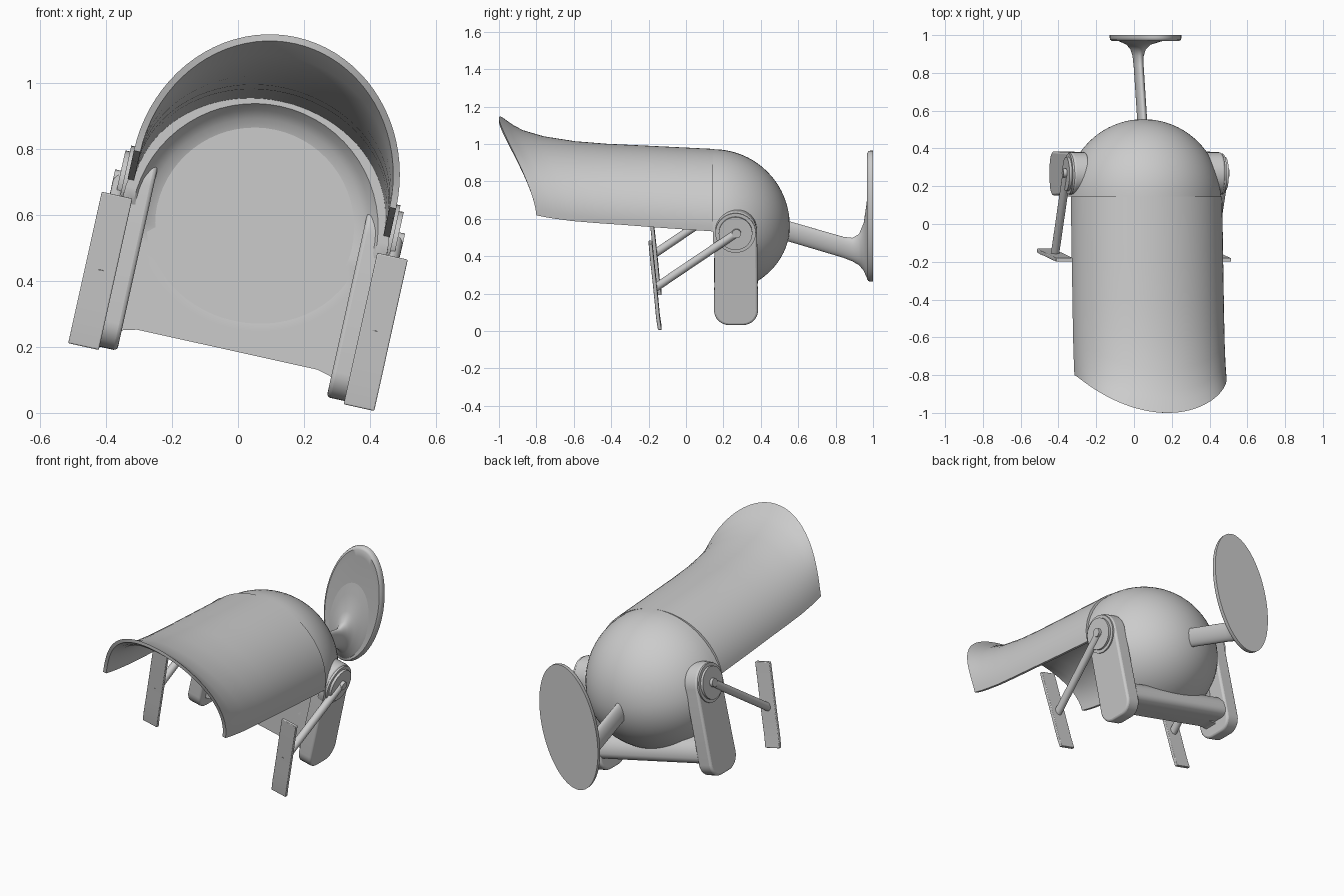
import bpy, bmesh
from math import sin, cos, pi, radians
from mathutils import Matrix, Vector

if "Cube" in bpy.data.objects:
    bpy.data.objects.remove(bpy.data.objects["Cube"])

# The whole model leans sideways; parts are built upright and then tilted
TILT = Matrix.Translation((0, 0, 0.338)) @ Matrix.Rotation(radians(12.5), 4, 'Y')
CW = 0.23          # height of the dome centre in the upright frame
R = 0.41           # dome radius


def finish(name, bm, bevel=0, angle=40):
    bmesh.ops.recalc_face_normals(bm, faces=bm.faces)
    me = bpy.data.meshes.new(name)
    bm.to_mesh(me)
    bm.free()
    me.transform(TILT)
    ob = bpy.data.objects.new(name, me)
    bpy.context.collection.objects.link(ob)
    if bevel:
        m = ob.modifiers.new("bevel", 'BEVEL')
        m.width, m.segments, m.limit_method = bevel, 3, 'ANGLE'
    bpy.ops.object.select_all(action='DESELECT')
    ob.select_set(True)
    bpy.context.view_layer.objects.active = ob
    bpy.ops.object.shade_smooth_by_angle(angle=radians(angle))
    return ob


def loft(name, rings, angle=40):
    """Skin a list of closed rings and close both ends with strips of quads."""
    bm = bmesh.new()
    vs = [[bm.verts.new(p) for p in r] for r in rings]
    n = len(vs[0])
    for a, b in zip(vs, vs[1:]):
        for i in range(n):
            j = (i + 1) % n
            bm.faces.new((a[i], a[j], b[j], b[i]))
    for r in (vs[0], vs[-1]):
        for i in range(n // 2 - 1):
            bm.faces.new((r[i], r[i + 1], r[n - 2 - i], r[n - 1 - i]))
    return finish(name, bm, angle=angle)


def extrude(name, pts, vec, bevel=0.01):
    """Extrude a flat outline along a vector."""
    bm = bmesh.new()
    f = bm.faces.new([bm.verts.new(p) for p in pts])
    out = bmesh.ops.extrude_face_region(bm, geom=[f])['geom']
    bmesh.ops.translate(bm, vec=Vector(vec),
                        verts=[g for g in out if isinstance(g, bmesh.types.BMVert)])
    return finish(name, bm, bevel)


def ellipse(y, w, a, b, n=48):
    return [(a * cos(2 * pi * i / n), y, w + b * sin(2 * pi * i / n)) for i in range(n)]


def arc(cy, cw, r, a0, a1, n):
    return [(cy + r * cos(radians(a0 + (a1 - a0) * i / n)),
             cw + r * sin(radians(a0 + (a1 - a0) * i / n))) for i in range(n + 1)]


def cylinder(name, p, q, r, n=32):
    p, q = Vector(p), Vector(q)
    rot = (q - p).to_track_quat('Z', 'Y')
    ring = [rot @ Vector((r * cos(2 * pi * i / n), r * sin(2 * pi * i / n), 0)) for i in range(n)]
    return loft(name, [[c + v for v in ring] for c in (p, q)])


# Rounded rear dome with a shallow dished front
profile = [(max(R * sin(pi / 2 * k / 20), 0.001), 0.145 + R * cos(pi / 2 * k / 20)) for k in range(21)]
profile += [(0.375, 0.145), (0.355, 0.17), (0.33, 0.19), (0.28, 0.208), (0.001, 0.215)]
rings = []
for r, y in profile:
    ring = []
    for i in range(64):
        c, s = cos(2 * pi * i / 64), sin(2 * pi * i / 64)
        low = 0.145 + 0.055 * min(1, max(0, -s * 4))
        ring.append((r * c, max(y, low), CW + r * s * (1 if s > 0 else 0.88)))
    rings.append(ring)
loft("rear_dome", rings)

# Long arched hood, flaring up at a slanted front edge
T = [0, .3, .5, .65, .8, .9, .95, 1]
TOP = [.64, .657, .668, .682, .71, .745, .777, .82]
BASE = [.29, .31, .325, .335, .347, .36, .368, .378]
rings = []
for t, top, base in zip(T, TOP, BASE):
    def side(off, t=t, top=top, base=base):
        pts = []
        for i in range(41):
            a = pi * i / 40
            h = sin(a)
            yf = -0.8 - 0.2 * h ** 1.5
            pts.append(((0.407 - off) * cos(a), 0.145 + t * (yf - 0.145),
                        base + (top - off - base) * h))
        return pts
    rings.append(side(0) + side(0.02)[::-1])
loft("arched_hood", rings)

# Inner wall closing the opening below the hood
half = [(0.385, -0.21), (0.36, -0.205), (0.345, -0.18), (0.32, -0.16), (0.28, -0.15)]
outline = [(u, 0.2, w) for u, w in half[::-1]]
outline += [(0.335 * cos(pi * i / 24), 0.2, CW + 0.335 * sin(pi * i / 24)) for i in range(25)]
outline += [(-u, 0.2, w) for u, w in half]
extrude("inner_wall", outline, (0, 0.08, 0), 0)

# Cross bar between the legs under the dome
bar = arc(0.34, -0.11, 0.04, -90, 0, 6) + [(0.375, -0.07), (0.34, -0.03), (0.2, 0.0), (0.2, -0.15)]
extrude("lower_cross_bar", [(-0.36, y, w) for y, w in bar], (0.72, 0, 0), 0)

for s, label in ((-1, "left"), (1, "right")):
    # Flat rear leg with rounded bottom corners and round top
    leg = (arc(0.267, 0.283, 0.113, 0, 180, 20)
           + arc(0.23, -0.145, 0.08, 180, 270, 8)
           + arc(0.305, -0.145, 0.08, 270, 360, 8))
    extrude(label + "_leg", [(s * 0.325, y, w) for y, w in leg], (s * 0.085, 0, 0), 0.012)

    # Round hinge hub on the leg top
    cylinder(label + "_hub_base", (s * 0.33, 0.265, 0.283), (s * 0.418, 0.265, 0.283), 0.108)
    cylinder(label + "_hub_cap", (s * 0.33, 0.265, 0.283), (s * 0.432, 0.265, 0.283), 0.09)

    # Diagonal strut to the front paddle
    cylinder(label + "_strut", (s * 0.428, 0.28, 0.293), (s * 0.426, -0.165, -0.015), 0.022, 20)
    cylinder(label + "_strut_pin", (s * 0.41, 0.27, 0.286), (s * 0.45, 0.27, 0.286), 0.024, 20)

    # Thin curved front paddle
    edge = [(-0.2, 0.235), (-0.19, 0.13), (-0.178, 0.02), (-0.168, -0.08),
            (-0.16, -0.17), (-0.15, -0.235)]
    pad = edge + [(y + 0.02, w) for y, w in edge[::-1]]
    extrude(label + "_paddle", [(s * 0.38, y, w) for y, w in pad], (s * 0.095, 0, 0), 0.004)

# Flat rear stem that flares into the end plate
stem = [(.40, .245, .024, .055), (.84, .113, .024, .057), (.89, .10, .027, .064),
        (.925, .10, .038, .085), (.95, .115, .06, .13), (.965, .15, .10, .20),
        (.975, .19, .13, .25)]
loft("rear_stem", [ellipse(*k) for k in stem])

# Oval end plate with a softly rounded front rim
plate = [(.972, .14, .30), (.968, .165, .342), (.975, .175, .353), (.985, .178, .3565), (1.0, .178, .3565)]
loft("oval_end_plate", [ellipse(y, 0.283, a, b, 64) for y, a, b in plate])
